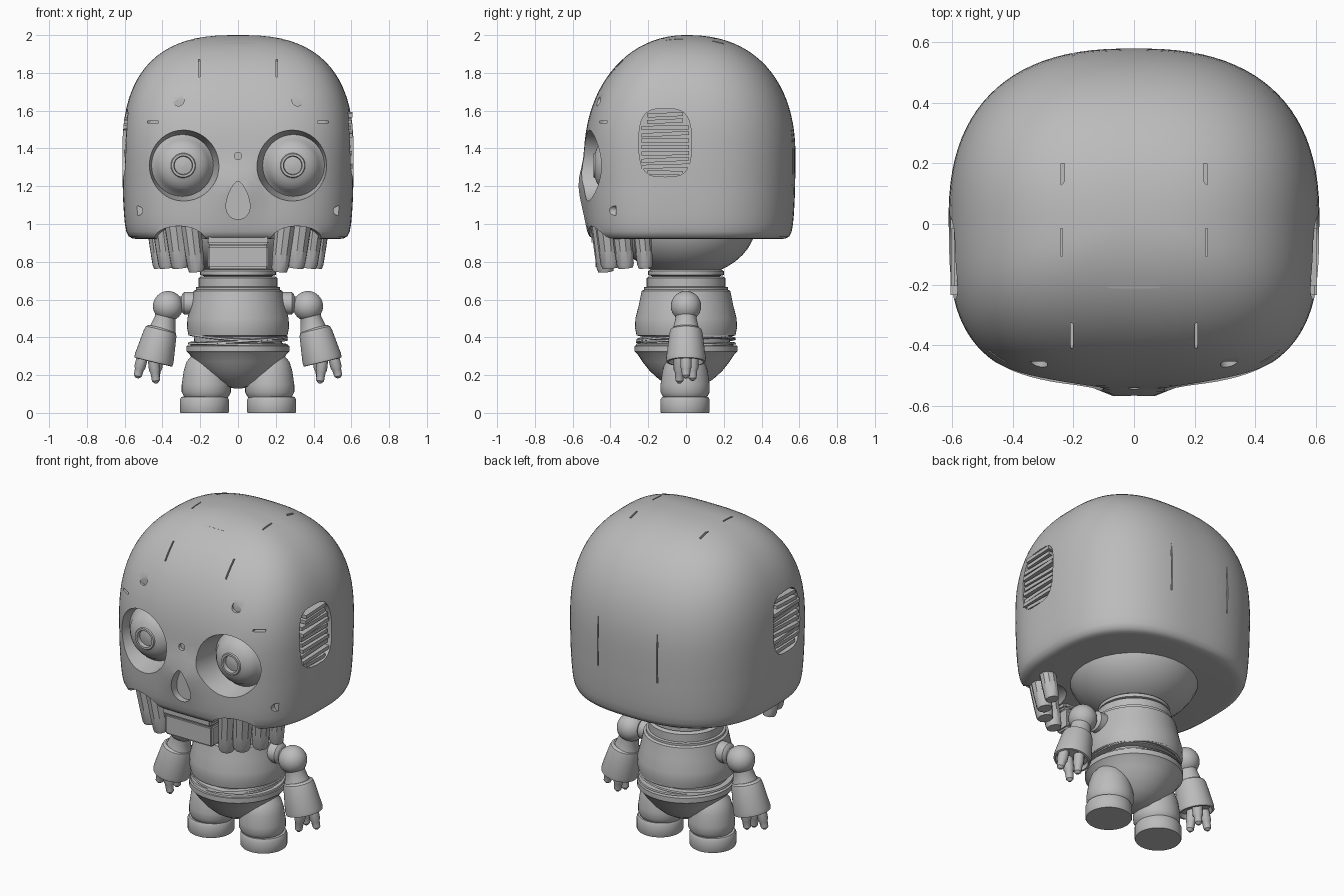
import bpy, bmesh, math, random
from mathutils import Vector, Matrix

random.seed(4)
cube = bpy.data.objects.get("Cube")
if cube:
    bpy.data.objects.remove(cube, do_unlink=True)

metal = bpy.data.materials.new("grey metal")
metal.use_nodes = True
GREY = (0.5, 0.5, 0.5, 1)
metal.diffuse_color = GREY
metal.node_tree.nodes["Principled BSDF"].inputs["Base Color"].default_value = GREY


def make(name, bm, angle=35):
    bmesh.ops.recalc_face_normals(bm, faces=bm.faces[:])
    mesh = bpy.data.meshes.new(name)
    bm.to_mesh(mesh)
    bm.free()
    mesh.materials.append(metal)
    ob = bpy.data.objects.new(name, mesh)
    bpy.context.collection.objects.link(ob)
    smooth(ob, angle)
    return ob


def smooth(ob, angle=35):
    bpy.ops.object.select_all(action='DESELECT')
    ob.select_set(True)
    bpy.context.view_layer.objects.active = ob
    bpy.ops.object.shade_smooth_by_angle(angle=math.radians(angle))


def loft(bm, rings):
    """Skin closed rings and cap both ends."""
    loops = [[bm.verts.new(p) for p in ring] for ring in rings]
    n = len(loops[0])
    for a, b in zip(loops, loops[1:]):
        for i in range(n):
            bm.faces.new((a[i], a[(i + 1) % n], b[(i + 1) % n], b[i]))
    bm.faces.new(loops[0])
    bm.faces.new(loops[-1])


def lathe(bm, profile, start=(0, 0, 0), axis=(0, 0, 1), n=40):
    """Turn (radius, distance) pairs around an axis."""
    turn = Vector(axis).to_track_quat('Z', 'Y')
    loft(bm, [[Vector(start) + turn @ Vector((r * math.cos(t * math.tau / n),
               r * math.sin(t * math.tau / n), d)) for t in range(n)] for r, d in profile])


def box(bm, centre, size, rot=None):
    m = Matrix.Translation(centre) @ (rot or Matrix()) @ Matrix.Diagonal((*size, 1))
    bmesh.ops.create_cube(bm, size=1, matrix=m)


def ball(bm, centre, size):
    m = Matrix.Translation(centre) @ Matrix.Diagonal((*size, 1))
    bmesh.ops.create_uvsphere(bm, u_segments=32, v_segments=20, radius=1, matrix=m)


def cut(target, build):
    bm = bmesh.new()
    build(bm)
    cutter = make("cutter", bm)
    cutter.hide_render = True
    mod = target.modifiers.new("cut", 'BOOLEAN')
    mod.object, mod.operation, mod.solver = cutter, 'DIFFERENCE', 'EXACT'
    bpy.context.view_layer.objects.active = target
    bpy.ops.object.modifier_apply(modifier=mod.name)
    bpy.data.objects.remove(cutter, do_unlink=True)


# Skull: stacked squarish rings, fuller at the back, with a nose bridge bump
def skull_point(t, z, sx, sf, sb):
    c, s = math.cos(t), math.sin(t)
    e = 2 / (3.1 if s < 0 else 2.5)
    x = 0.613 * sx * math.copysign(abs(c) ** e, c)
    y = math.copysign(abs(s) ** e, s) * (0.54 * sf if s < 0 else 0.58 * sb)
    if y < 0:
        dz = (z - 1.21) / (0.1 if z > 1.21 else 0.15)
        y -= 0.055 * math.exp(-(x / 0.09) ** 2 - dz * dz)
    return x, y, z


rings = []
for z, s in ((0.92, 0.86), (0.923, 0.91), (0.935, 0.945), (0.96, 0.965), (1.0, 0.977),
             (1.05, 0.985), (1.1, 0.99), (1.15, 0.994), (1.2, 0.996), (1.25, 0.998), (1.3, 1)):
    rings.append((z, s, s, s))
for i in range(23):
    a = math.pi / 2 * i / 22.4
    u = math.sin(a)
    rings.append((1.35 + 0.65 * u, *((1 - u ** k) ** (1 / k) for k in (2.65, 2.1, 2.3))))
N = 96
bm = bmesh.new()
loft(bm, [[skull_point(math.tau * (i + 0.5) / N, *r) for i in range(N)] for r in rings])
skull = make("skull", bm)

SIDES = (-1, 1)


# Eye sockets and mouth-corner hollows
def sockets(bm):
    for s in SIDES:
        lathe(bm, [(0.215, 0), (0.185, 0.15), (0.16, 0.27)], (0.295 * s, -0.65, 1.31), (0, 1, 0), 48)
        ball(bm, (0.31 * s, -0.47, 0.91), (0.14, 0.2, 0.08))


# Nose hole with a narrow top and a wide rounded base
def nose(bm):
    outline = []
    for i in range(28):
        t = math.tau * i / 28
        h = math.sin(t)
        outline.append((math.cos(t) * (0.06 - 0.022 * h), 1.125 + 0.1 * h))
    loft(bm, [[(x, y, z) for x, z in outline] for y in (-0.7, -0.5)])


# Arched recess on each side of the skull
def ear_recesses(bm):
    for s in SIDES:
        pts = []
        for i in range(32):
            t = math.tau * i / 32
            c, h = math.cos(t), math.sin(t)
            pts.append((-0.11 + 0.14 * math.copysign(abs(c) ** 0.55, c),
                        1.43 + 0.18 * math.copysign(abs(h) ** 0.75, h)))
        loft(bm, [[(x * s, y, z) for y, z in pts] for x in (0.555, 0.7)])


# Screw holes
def screw_holes(bm):
    spots = [(0, 1.36, 0.02, -0.525)]
    for s in SIDES:
        spots += [(0.315 * s, 1.655, 0.03, -0.455), (0.53 * s, 1.07, 0.025, -0.37)]
    for x, z, r, depth in spots:
        lathe(bm, [(r, 0), (r, 0.7 + depth)], (x, -0.7, z), (0, 1, 0), 14)


for build in (sockets, nose, ear_recesses, screw_holes):
    cut(skull, build)


# Thin broken seams scratched along the skull
def scratches(bm):
    for s in SIDES:
        box(bm, (0.235 * s, 0.14, 1.955), (0.012, 0.12, 0.03))
        box(bm, (0.24 * s, -0.06, 1.965), (0.007, 0.09, 0.03))
        box(bm, (0.205 * s, -0.36, 1.82), (0.008, 0.1, 0.1))
        box(bm, (0.2 * s, 0.57, 1.35), (0.007, 0.03, 0.3))
        box(bm, (0.45 * s, -0.47, 1.54), (0.06, 0.14, 0.012))
    box(bm, (0, -0.22, 1.965), (0.16, 0.02, 0.02))


cut(skull, scratches)
smooth(skull)

# Rough slats filling the side recesses
for s, side in ((-1, "right"), (1, "left")):
    bm = bmesh.new()
    for i in range(10):
        z = 1.272 + 0.034 * i
        width = 0.25 if 0 < i < 8 else 0.19
        tilt = Matrix.Rotation(random.uniform(-0.06, 0.06), 4, 'X')
        box(bm, (0.575 * s, -0.11, z), (0.05 + random.uniform(-0.015, 0.015), width, 0.021), tilt)
    make(side + "_side_slats", bm)

    # Domed eye with a raised iris ring
    bm = bmesh.new()
    lathe(bm, [(0.175, 0), (0.165, 0.01), (0.145, 0.03), (0.135, 0.05), (0.115, 0.072),
               (0.09, 0.088), (0.066, 0.097), (0.062, 0.105), (0.05, 0.105), (0.047, 0.08),
               (0.02, 0.085), (0.002, 0.086)], (0.29 * s, -0.385, 1.31), (0, -1, 0))
    make(side + "_eye", bm)

    # Upper teeth hanging along the curved jaw
    bm = bmesh.new()
    for x, y, r in ((0.22, -0.425, 0.05), (0.305, -0.40, 0.054), (0.375, -0.32, 0.05), (0.41, -0.215, 0.045)):
        lathe(bm, [(r * 0.8, 0), (r * 0.92, 0.02), (r, 0.1), (r * 1.1, 0.26)],
              (x * s, y, 0.748 + 0.02 * (x > 0.3)), (0.12 * s, -0.1, 1), 10)
    make(side + "_teeth", bm)

# Lip and front tooth plate
bm = bmesh.new()
box(bm, (0, -0.43, 0.825), (0.32, 0.1, 0.125))
box(bm, (0, -0.45, 0.93), (0.33, 0.1, 0.075))
box(bm, (0, -0.42, 0.89), (0.3, 0.08, 0.03))
bmesh.ops.bevel(bm, geom=bm.edges[:], offset=0.01, segments=2, affect='EDGES')
make("mouth_plate", bm)

# Rounded skull base and neck
bm = bmesh.new()
ball(bm, (0, 0, 1.0), (0.37, 0.37, 0.28))
make("skull_base", bm)
bm = bmesh.new()
lathe(bm, [(0.18, 0.68), (0.18, 0.725), (0.2, 0.73), (0.2, 0.75), (0.17, 0.77)])
make("neck", bm)

# Torso shell
bm = bmesh.new()
lathe(bm, [(0.22, 0.4), (0.262, 0.41), (0.27, 0.45), (0.268, 0.5), (0.25, 0.57), (0.235, 0.645),
           (0.222, 0.652), (0.222, 0.665), (0.208, 0.668), (0.208, 0.715), (0.195, 0.722)], n=56)
make("torso", bm)

# Waist core with crumpled, tilted bands
bm = bmesh.new()
lathe(bm, [(0.23, 0.32), (0.235, 0.42)])
for i in range(4):
    z, lean = 0.345 + 0.02 * i, random.uniform(-0.1, 0.1)
    lathe(bm, [(0.245, -0.008), (0.265, -0.004), (0.262, 0.005), (0.24, 0.008)], (0, 0, z),
          (lean, random.uniform(-0.08, 0.08), 1), 48)
make("waist", bm)

# Rounded pelvis
bm = bmesh.new()
lathe(bm, [(0.02, 0.13), (0.08, 0.14), (0.14, 0.175), (0.19, 0.22), (0.23, 0.27),
           (0.26, 0.315), (0.272, 0.325), (0.272, 0.355), (0.24, 0.36)])
make("pelvis", bm)

for s, side in ((-1, "right"), (1, "left")):
    # Leg and foot
    bm = bmesh.new()
    lathe(bm, [(0.08, 0.3), (0.105, 0.27), (0.12, 0.22), (0.13, 0.15), (0.13, 0.11),
               (0.12, 0.09), (0.11, 0.075)], (0.168 * s, -0.005, 0))
    make(side + "_leg", bm)
    bm = bmesh.new()
    lathe(bm, [(0.127, 0), (0.13, 0.006), (0.13, 0.07), (0.122, 0.085), (0.1, 0.087)],
          (0.178 * s, -0.005, 0))
    make(side + "_foot", bm)

    # Shoulder socket, ball and upper arm
    bm = bmesh.new()
    lathe(bm, [(0.06, 0), (0.06, 0.065), (0.05, 0.075), (0.035, 0.08), (0.035, 0.13)],
          (0.22 * s, 0, 0.58), (s, 0, 0), 28)
    ball(bm, (0.37 * s, 0, 0.565), (0.08, 0.08, 0.08))
    lathe(bm, [(0.06, 0), (0.055, 0.05), (0.07, 0.11), (0.08, 0.14)],
          (0.375 * s, 0, 0.55), (0.22 * s, 0, -1), 28)
    make(side + "_upper_arm", bm)

    # Forearm cuff with a hollow end
    bm = bmesh.new()
    lathe(bm, [(0.068, 0), (0.082, 0.01), (0.088, 0.03), (0.105, 0.165), (0.103, 0.185),
               (0.092, 0.187), (0.085, 0.16)], (0.405 * s, 0, 0.45), (0.24 * s, 0, -1))
    make(side + "_forearm", bm)

    # Three claw fingers
    bm = bmesh.new()
    for x, y, lean, length in ((0.505, 0, 0.25, 0.12), (0.45, -0.035, -0.12, 0.145), (0.425, 0.035, 0.1, 0.13)):
        lathe(bm, [(0.03, 0), (0.03, length * 0.5), (0.024, length * 0.6), (0.021, length * 0.9),
                   (0.008, length)], (x * s, y, 0.3), (lean * s, 0, -1), 12)
    make(side + "_fingers", bm)
